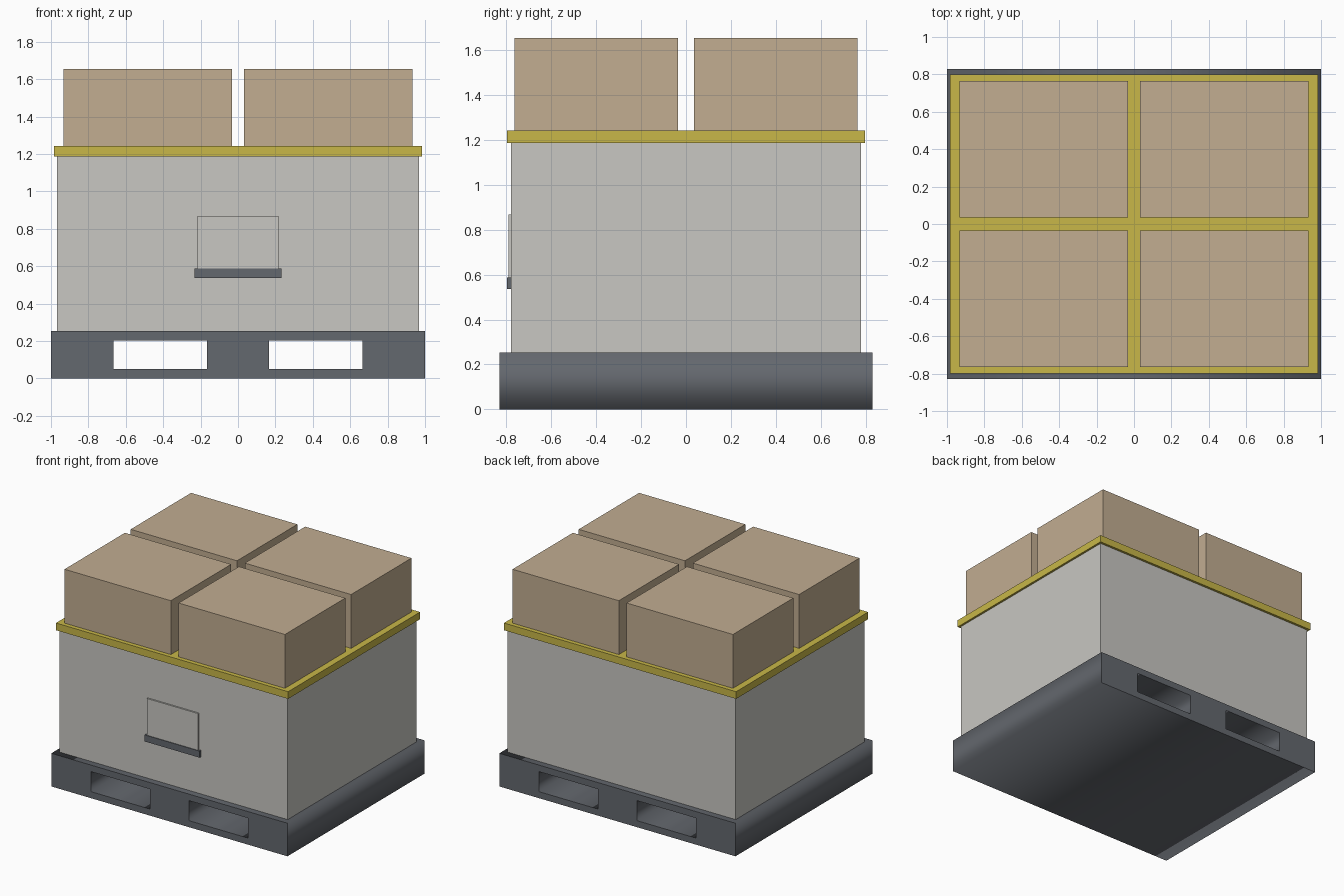
import bpy

cube = bpy.data.objects.get("Cube")
if cube:
    bpy.data.objects.remove(cube, do_unlink=True)


def material(name, rgb):
    mat = bpy.data.materials.new(name)
    mat.use_nodes = True
    colour = (*rgb, 1)
    mat.diffuse_color = colour
    mat.node_tree.nodes["Principled BSDF"].inputs["Base Color"].default_value = colour
    return mat


dark_grey = material("dark grey plastic", (0.127, 0.138, 0.156))
light_grey = material("light grey panel", (0.578, 0.571, 0.539))
yellow = material("yellow rim", (0.578, 0.474, 0.065))
cardboard = material("cardboard", (0.539, 0.418, 0.283))


def box(name, low, high, mat):
    """Axis-aligned box between two corners."""
    centre = [(a + b) / 2 for a, b in zip(low, high)]
    bpy.ops.mesh.primitive_cube_add(size=1, location=centre)
    obj = bpy.context.object
    obj.name = name
    obj.scale = [b - a for a, b in zip(low, high)]
    bpy.ops.object.transform_apply(location=False, rotation=False, scale=True)
    obj.data.materials.append(mat)
    return obj


def extruded_front_profile(name, rectangles, half_depth, mat):
    """Outer rectangle with rectangular holes, extruded along y."""
    curve = bpy.data.curves.new(name, "CURVE")
    curve.dimensions = "2D"
    curve.fill_mode = "BOTH"
    curve.extrude = half_depth
    for x0, x1, z0, z1 in rectangles:
        spline = curve.splines.new("POLY")
        spline.points.add(3)
        corners = [(x0, z0), (x1, z0), (x1, z1), (x0, z1)]
        for point, (x, z) in zip(spline.points, corners):
            point.co = (x, z, 0, 1)
        spline.use_cyclic_u = True
    obj = bpy.data.objects.new(name, curve)
    bpy.context.collection.objects.link(obj)
    obj.rotation_euler.x = 1.5707963
    curve.materials.append(mat)
    bpy.ops.object.select_all(action="DESELECT")
    obj.select_set(True)
    bpy.context.view_layer.objects.active = obj
    bpy.ops.object.convert(target="MESH")


# Pallet base with two fork openings running front to back
base_top = 0.253
extruded_front_profile(
    "pallet_base",
    [(-1, 1, 0, base_top), (-0.665, -0.165, 0.05, 0.203), (0.165, 0.665, 0.05, 0.203)],
    0.83, dark_grey)

# Crate body and its yellow lid
lid_bottom, lid_top = 1.188, 1.243
box("crate_body", (-0.967, -0.78, base_top), (0.967, 0.78, lid_bottom), light_grey)
box("lid", (-0.983, -0.798, lid_bottom), (0.983, 0.798, lid_top), yellow)

# Label plate and holder strip on the front
box("label_plate", (-0.217, -0.792, 0.585), (0.217, -0.78, 0.868), light_grey)
box("label_holder", (-0.233, -0.797, 0.537), (0.233, -0.78, 0.587), dark_grey)

# Four cartons in a two by two layout
for side, sx in (("left", 1), ("right", -1)):
    for end, sy in (("front", -1), ("back", 1)):
        xs = sorted((0.033 * sx, 0.933 * sx))
        ys = sorted((0.035 * sy, 0.765 * sy))
        box(f"carton_{end}_{side}", (xs[0], ys[0], lid_top), (xs[1], ys[1], 1.655), cardboard)
